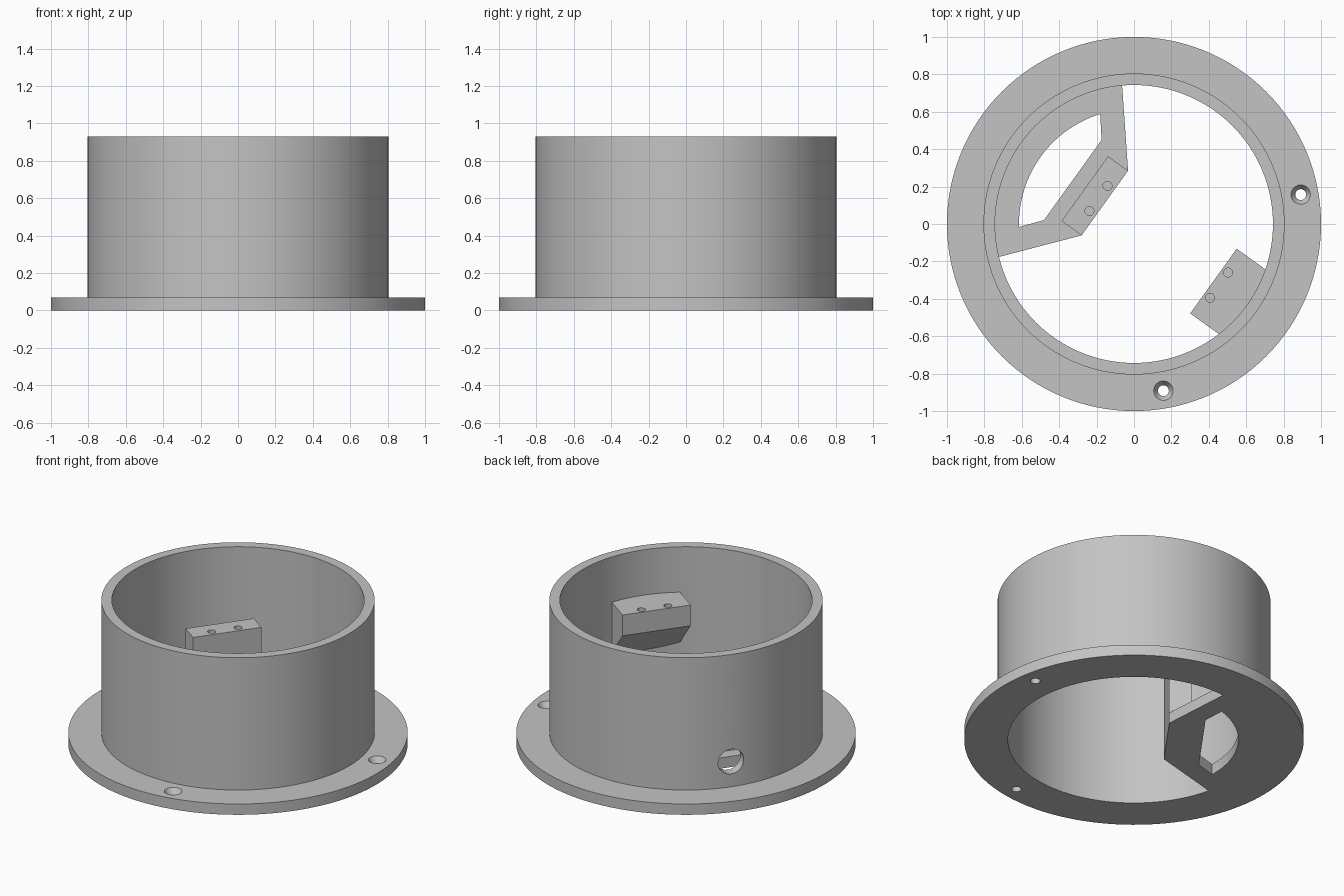
import bpy, bmesh
from math import pi, cos, sin, radians
from mathutils import Matrix

if "Cube" in bpy.data.objects:
    bpy.data.objects.remove(bpy.data.objects["Cube"])

# Single colour
grey = bpy.data.materials.new("light_grey")
grey.use_nodes = True
COLOUR = (0.55, 0.55, 0.55, 1)
grey.diffuse_color = COLOUR
grey.node_tree.nodes["Principled BSDF"].inputs["Base Color"].default_value = COLOUR

# Mounting axis: the brackets, post and cable hole all line up with it
AXIS = Matrix.Rotation(radians(144.3), 4, 'Z')
BORE, OUTER, FLANGE, PLATE, HEIGHT, BRACKET_TOP = 0.743, 0.805, 1.0, 0.07, 0.93, 0.635


def make(name, bm, matrix=Matrix()):
    bmesh.ops.remove_doubles(bm, verts=bm.verts, dist=1e-5)
    bm.transform(matrix)
    bmesh.ops.recalc_face_normals(bm, faces=bm.faces)
    mesh = bpy.data.meshes.new(name)
    bm.to_mesh(mesh)
    bm.free()
    mesh.materials.append(grey)
    obj = bpy.data.objects.new(name, mesh)
    bpy.context.collection.objects.link(obj)
    return obj


def lathe(name, profile, segments, matrix=Matrix(), closed=True):
    """Revolve (radius, z) points about z."""
    bm = bmesh.new()
    verts = [bm.verts.new((r, 0, z)) for r, z in profile]
    edges = [bm.edges.new(pair) for pair in zip(verts, verts[1:])]
    if closed:
        edges.append(bm.edges.new((verts[-1], verts[0])))
    bmesh.ops.spin(bm, geom=verts + edges, cent=(0, 0, 0), axis=(0, 0, 1),
                   angle=2 * pi, steps=segments, use_merge=False)
    return make(name, bm, matrix)


def wedge(name, profile, half_width):
    """Extrude an (along-axis, z) outline sideways."""
    bm = bmesh.new()
    face = bm.faces.new([bm.verts.new((u, -half_width, z)) for u, z in profile])
    ext = bmesh.ops.extrude_face_region(bm, geom=[face])["geom"]
    bmesh.ops.translate(bm, vec=(0, 2 * half_width, 0),
                        verts=[g for g in ext if isinstance(g, bmesh.types.BMVert)])
    return make(name, bm, AXIS)


def drill(obj, cutter):
    mod = obj.modifiers.new("drill", 'BOOLEAN')
    mod.operation, mod.solver, mod.object = 'DIFFERENCE', 'EXACT', cutter
    bpy.context.view_layer.objects.active = obj
    bpy.ops.object.modifier_apply(modifier=mod.name)
    bpy.data.objects.remove(cutter)


def rod(radius, low, high, matrix):
    profile = [(0, low), (radius, low), (radius, high), (0, high)]
    return lathe("cutter", profile, 32, matrix, closed=False)


# Flanged tube
housing = lathe("flanged_housing", [
    (BORE, 0), (FLANGE, 0), (FLANGE, PLATE), (OUTER, PLATE),
    (OUTER, HEIGHT), (BORE, HEIGHT)], 128)

# Countersunk screw holes in the flange
for i in range(4):
    place = Matrix.Rotation(radians(10 + 90 * i), 4, 'Z') @ Matrix.Translation((0.905, 0, 0))
    drill(housing, lathe("cutter", [
        (0, -0.1), (0.029, -0.1), (0.029, 0.035), (0.052, PLATE),
        (0.052, 0.1), (0, 0.1)], 32, place, closed=False))

# Cable hole through the wall
sideways = Matrix.Translation((0, 0, 0.234)) @ Matrix.Rotation(pi / 2, 4, 'Y')
drill(housing, rod(0.08, 0.6, 0.95, AXIS @ sideways))


# Floor bracket: a flat frame with an open window
def outline(radius, spread, u, v, steps=32):
    arc = [radians(spread * (2 * i / steps - 1)) for i in range(steps + 1)]
    return [(radius * cos(a), radius * sin(a)) for a in arc] + [(u, v), (u, -v)]


bm = bmesh.new()
loops = [[bm.verts.new((u, v, z)) for u, v in pts]
         for pts, z in ((outline(BORE + 0.003, 49.4, 0.192, 0.213), 0),
                        (outline(BORE + 0.003, 49.4, 0.192, 0.213), PLATE),
                        (outline(0.615, 37.2, 0.403, 0.264), PLATE),
                        (outline(0.615, 37.2, 0.403, 0.264), 0))]
count = len(loops[0])
for k in range(4):
    a, b = loops[k], loops[(k + 1) % 4]
    for i in range(count):
        j = (i + 1) % count
        bm.faces.new((a[i], a[j], b[j], b[i]))
floor_bracket = make("floor_bracket", bm, AXIS)

# Upright post on the floor bracket, and the chamfered block on the far wall
post = wedge("mounting_post", [
    (0.192, PLATE), (0.324, PLATE), (0.324, BRACKET_TOP), (0.192, BRACKET_TOP)], 0.213)
block = wedge("wall_block", [
    (-0.523, 0.5), (-0.523, BRACKET_TOP), (-0.765, BRACKET_TOP), (-0.765, 0.258)], 0.213)

# Pilot holes in both mounts
for mount, u in ((post, 0.234), (block, -0.56)):
    for v in (-0.083, 0.083):
        drill(mount, rod(0.024, BRACKET_TOP - 0.12, BRACKET_TOP + 0.1,
                         AXIS @ Matrix.Translation((u, v, 0))))

# Smooth round walls, crisp edges
bpy.ops.object.select_all(action='DESELECT')
for obj in (housing, floor_bracket, post, block):
    obj.select_set(True)
bpy.context.view_layer.objects.active = housing
bpy.ops.object.shade_smooth_by_angle(angle=radians(30))
